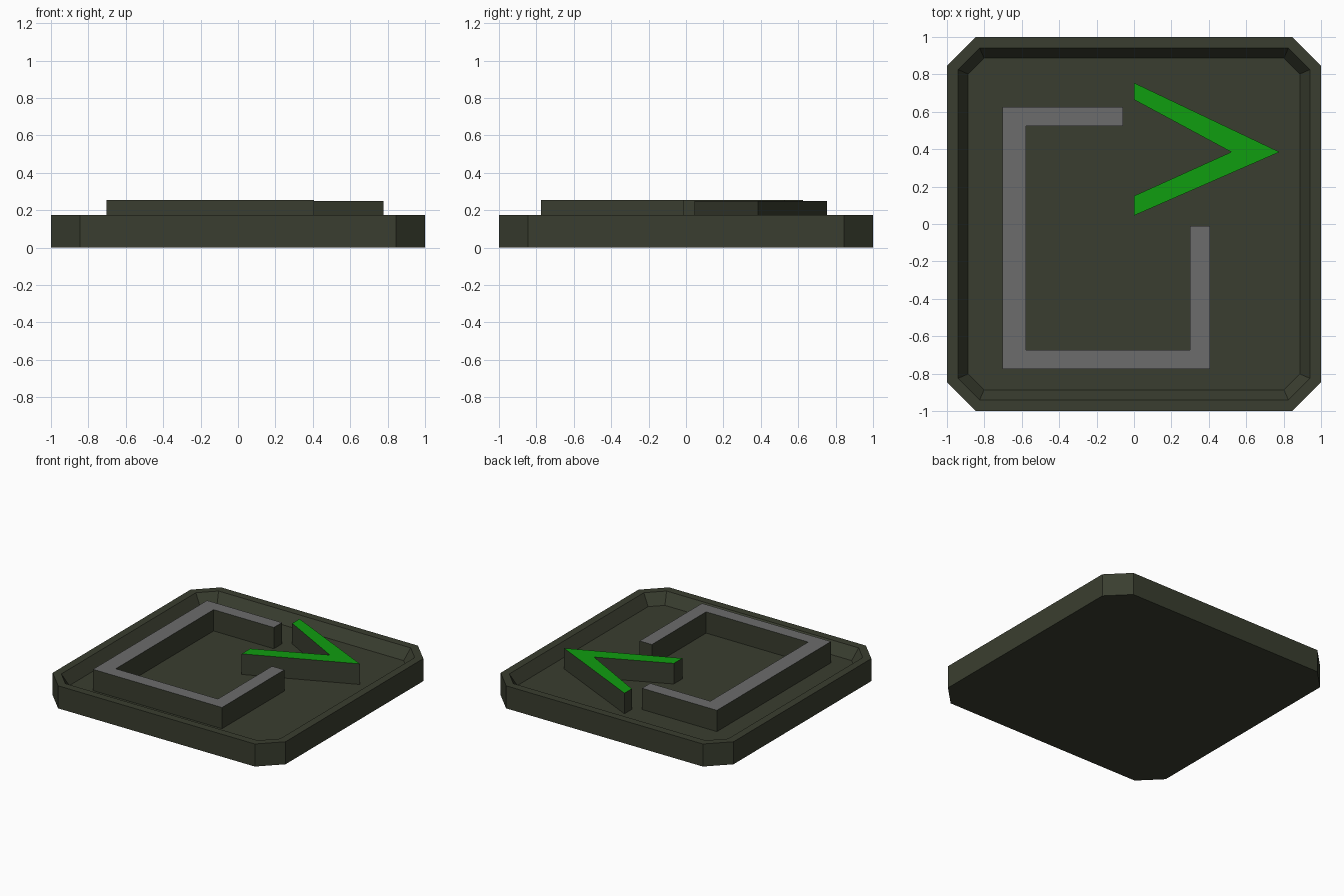
import bpy
import bmesh

cube = bpy.data.objects.get("Cube")
if cube:
    bpy.data.objects.remove(cube, do_unlink=True)


def material(name, rgb):
    mat = bpy.data.materials.new(name)
    mat.use_nodes = True
    mat.diffuse_color = (*rgb, 1)
    mat.node_tree.nodes["Principled BSDF"].inputs["Base Color"].default_value = (*rgb, 1)
    return mat


olive = material("dark olive", (0.042, 0.048, 0.029))
grey = material("mid grey", (0.15, 0.15, 0.15))
green = material("bright green", (0.005, 0.34, 0.005))


def finish(name, bm, mats):
    bmesh.ops.recalc_face_normals(bm, faces=bm.faces)
    mesh = bpy.data.meshes.new(name)
    bm.to_mesh(mesh)
    bm.free()
    for mat in mats:
        mesh.materials.append(mat)
    obj = bpy.data.objects.new(name, mesh)
    bpy.context.collection.objects.link(obj)
    return obj


def octagon(half, flat):
    """Square outline with cut corners; flat is where each cut begins."""
    return [(half, -flat), (half, flat), (flat, half), (-flat, half),
            (-half, flat), (-half, -flat), (-flat, -half), (flat, -half)]


# Tray: cut-corner rings joined from the underside up over the rim to the floor
FLOOR, RIM = 0.09, 0.175
bm = bmesh.new()
rings = []
for half, flat, z in ((1, 0.845, 0), (1, 0.845, RIM),
                      (0.94, 0.825, RIM), (0.887, 0.802, FLOOR)):
    rings.append([bm.verts.new((x, y, z)) for x, y in octagon(half, flat)])
for low, high in zip(rings, rings[1:]):
    for i in range(8):
        j = (i + 1) % 8
        bm.faces.new((low[i], low[j], high[j], high[i]))
bm.faces.new(rings[0])
bm.faces.new(rings[-1])
finish("tray", bm, [olive])


def raised_shape(name, outline, top, top_mat):
    """Extrude an outline up from the tray floor and colour only its top."""
    bm = bmesh.new()
    base = bm.faces.new([bm.verts.new((x, y, FLOOR)) for x, y in outline])
    walls = bmesh.ops.extrude_face_region(bm, geom=[base], use_keep_orig=True)
    for v in walls["geom"]:
        if isinstance(v, bmesh.types.BMVert):
            v.co.z = top
    bm.normal_update()
    for face in bm.faces:
        if all(v.co.z > RIM for v in face.verts):
            face.material_index = 1
    return finish(name, bm, [olive, top_mat])


# Open bracket with square corners
raised_shape("bracket", [
    (-0.06, 0.625), (-0.703, 0.625), (-0.703, -0.775), (0.405, -0.775),
    (0.405, -0.01), (0.30, -0.01), (0.30, -0.675), (-0.577, -0.675),
    (-0.577, 0.525), (-0.06, 0.525)], 0.255, grey)

# Chevron pointing to the model's left
raised_shape("chevron", [
    (0, 0.755), (0, 0.665), (0.52, 0.385), (0, 0.15),
    (0, 0.045), (0.778, 0.385)], 0.25, green)
